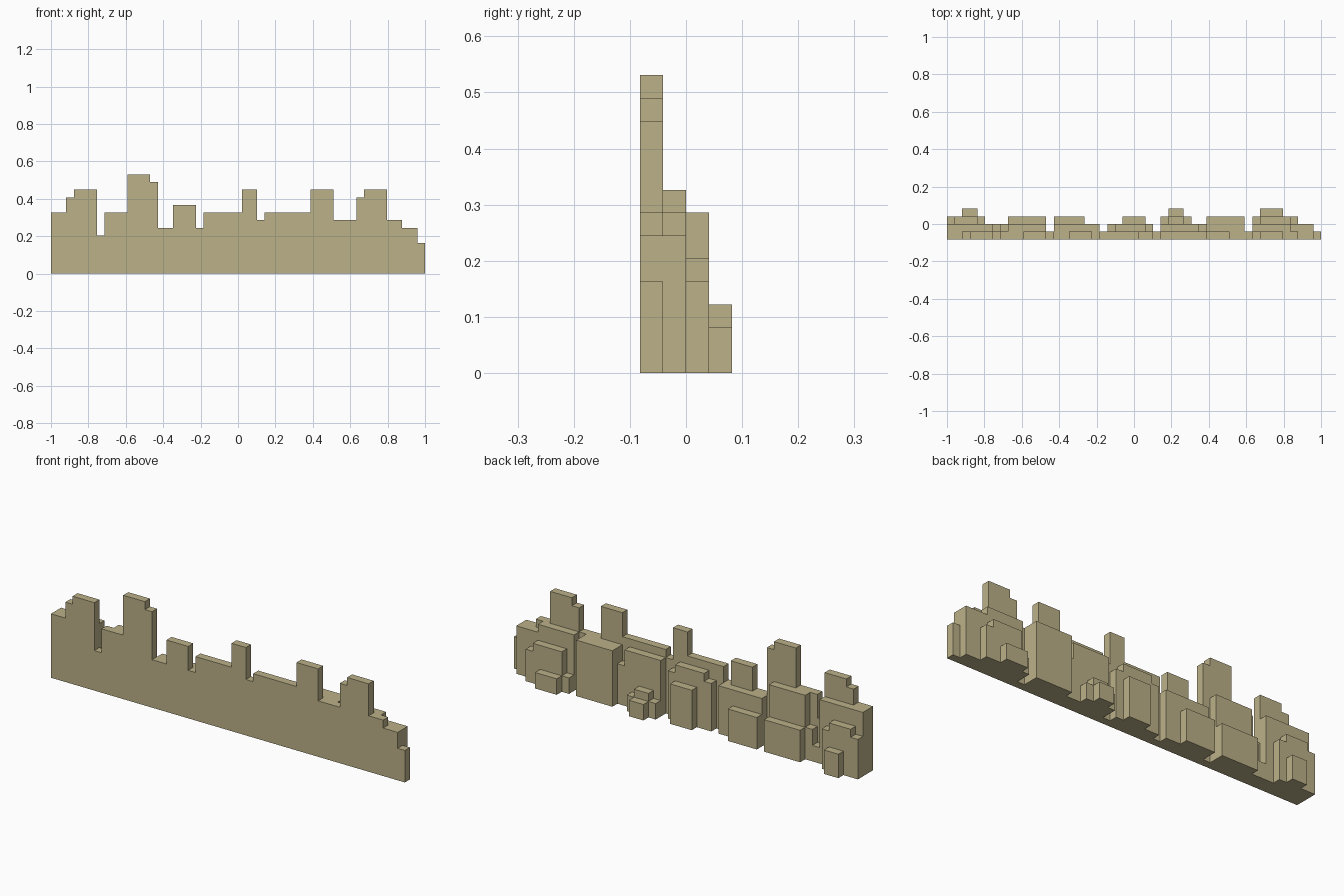
import bpy
import bmesh

default_cube = bpy.data.objects.get("Cube")
if default_cube:
    bpy.data.objects.remove(default_cube, do_unlink=True)

COLUMNS = 49
CELL = 2 / COLUMNS          # one grid step of the stepped wall
LAYERS = 4

# Single sandy colour for every layer
sand = bpy.data.materials.new("sand")
sand.use_nodes = True
sand_colour = (0.5, 0.44, 0.25, 1)
sand.diffuse_color = sand_colour
sand.node_tree.nodes["Principled BSDF"].inputs["Base Color"].default_value = sand_colour


def split_at_gaps(runs):
    """Turn (width, height) runs into groups of touching (start, end, height) steps."""
    groups, current, column = [], [], 0
    for width, height in runs:
        if height:
            current.append((column, column + width, height))
        elif current:
            groups.append(current)
            current = []
        column += width
    if current:
        groups.append(current)
    return groups


def extrude_skyline(mesh_builder, steps, front, back):
    """Extrude one stepped outline from the front plane to the back plane."""
    outline = [(steps[0][0], 0)]
    last_height = None
    for start, end, height in steps:
        if height == last_height:
            outline.pop()
        else:
            outline.append((start, height))
        outline.append((end, height))
        last_height = height
    outline.append((steps[-1][1], 0))

    corners = [mesh_builder.verts.new((column * CELL - 1, front, level * CELL))
               for column, level in outline]
    face = mesh_builder.faces.new(corners)
    extruded = bmesh.ops.extrude_face_region(mesh_builder, geom=[face], use_keep_orig=True)
    moved = [item for item in extruded["geom"] if isinstance(item, bmesh.types.BMVert)]
    bmesh.ops.translate(mesh_builder, verts=moved, vec=(0, back - front, 0))


def build_layer(name, layer, runs):
    """Make one layer of the wall, counted from the front."""
    front = (layer - LAYERS / 2) * CELL
    mesh_builder = bmesh.new()
    for steps in split_at_gaps(runs):
        extrude_skyline(mesh_builder, steps, front, front + CELL)
    bmesh.ops.recalc_face_normals(mesh_builder, faces=mesh_builder.faces)
    mesh = bpy.data.meshes.new(name)
    mesh_builder.to_mesh(mesh)
    mesh_builder.free()
    mesh.materials.append(sand)
    layer_object = bpy.data.objects.new(name, mesh)
    bpy.context.collection.objects.link(layer_object)
    return layer_object


# Tall unbroken front wall with towers
front_wall = [
    (2, 8), (1, 10), (3, 11), (1, 5), (3, 8), (3, 13), (1, 12),
    (2, 6), (3, 9), (1, 6), (5, 8), (2, 11), (1, 7), (6, 8),
    (3, 11), (3, 7), (1, 10), (3, 11), (2, 7), (2, 6), (1, 4),
]

# Second layer, cut by narrow gaps
second_layer = [
    (6, 8), (1, 2), (1, 4), (5, 8), (1, 0), (6, 6), (1, 0),
    (1, 6), (4, 7), (1, 6), (1, 0), (5, 7), (1, 5), (5, 7),
    (1, 0), (5, 7), (3, 6),
]

# Third layer, separate stepped buttresses
buttresses = [
    (1, 5), (3, 6), (1, 5), (3, 0), (5, 4), (1, 0), (4, 4), (5, 0),
    (3, 5), (2, 0), (1, 2), (2, 3), (1, 2), (2, 0), (5, 7), (1, 0),
    (1, 2), (4, 5), (1, 4),
]

# Low blocks at the very back
back_blocks = [(2, 0), (2, 3), (25, 0), (2, 2), (10, 0), (3, 2)]

layers = {
    "front_wall": front_wall,
    "second_layer": second_layer,
    "buttresses": buttresses,
    "back_blocks": back_blocks,
}
for index, (layer_name, layer_runs) in enumerate(layers.items()):
    build_layer(layer_name, index, layer_runs)
